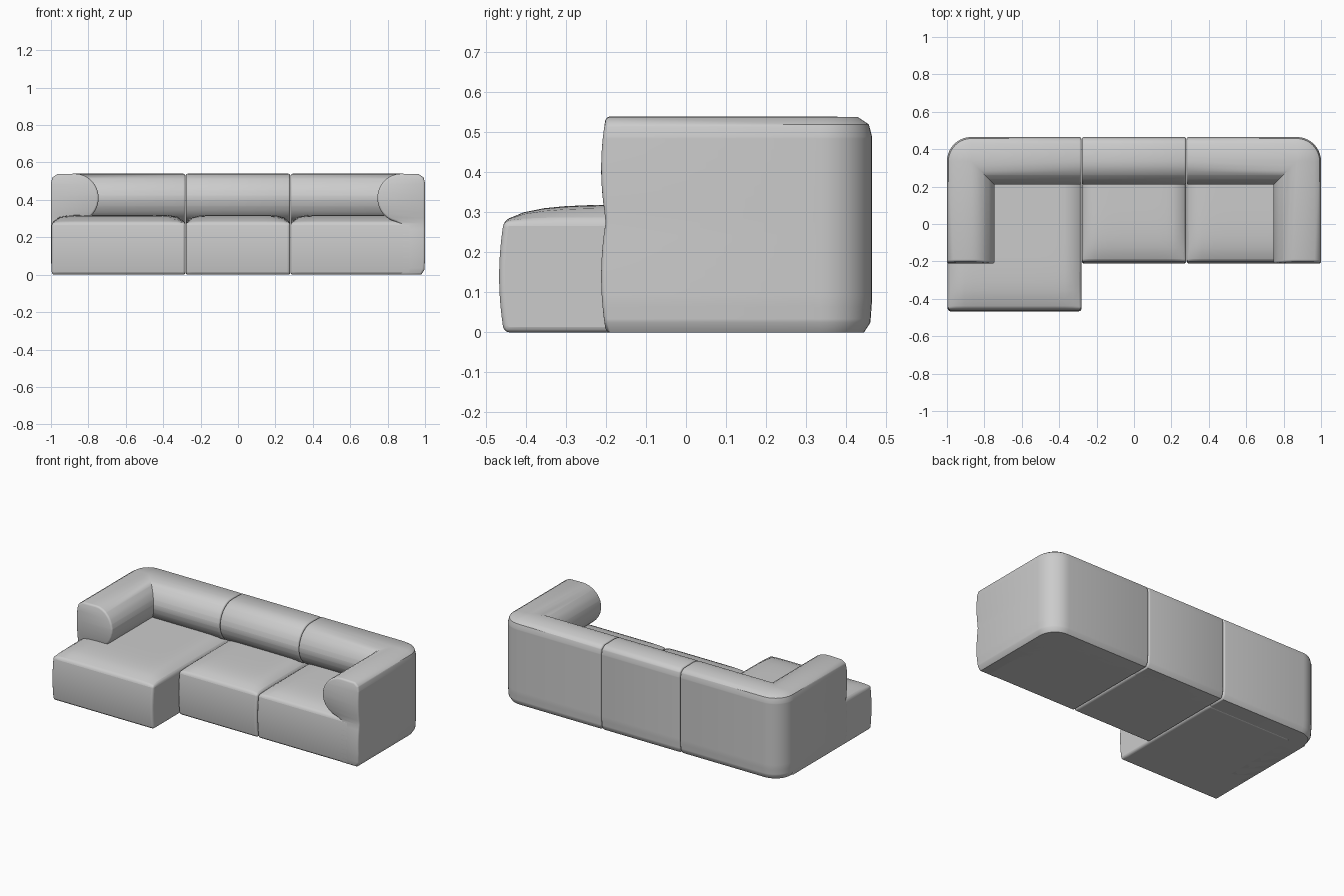
import bpy, bmesh
from math import sin, cos, pi, radians, exp
from mathutils import Vector

cube = bpy.data.objects.get("Cube")
if cube:
    bpy.data.objects.remove(cube)

fabric = bpy.data.materials.new("grey fabric")
fabric.use_nodes = True
GREY = (0.6, 0.6, 0.6, 1)
fabric.diffuse_color = GREY
fabric.node_tree.nodes["Principled BSDF"].inputs["Base Color"].default_value = GREY

HALF_X, BACK_Y, FRONT_Y, CHAISE_Y = 1.0, 0.465, -0.2, -0.455
SEAM, CORNER_R, SEAT_Z = 0.28, 0.13, 0.28


def puff(z):
    """Soft outward swelling of the front faces, by height."""
    mid, half = (0.14, 0.14) if z < SEAT_Z else (0.41, 0.13)
    return 0.012 * max(0, 1 - ((z - mid) / half) ** 2)


def finish(bm, name):
    bmesh.ops.recalc_face_normals(bm, faces=bm.faces)
    mesh = bpy.data.meshes.new(name)
    bm.to_mesh(mesh)
    bm.free()
    mesh.materials.append(fabric)
    obj = bpy.data.objects.new(name, mesh)
    bpy.context.collection.objects.link(obj)
    bpy.ops.object.select_all(action='DESELECT')
    obj.select_set(True)
    bpy.context.view_layer.objects.active = obj
    bpy.ops.object.shade_smooth_by_angle(angle=radians(40))
    return obj


def seat(name, x0, x1, y0, y1):
    """Block with a crowned top, swelling front and rounded edges."""
    bm = bmesh.new()
    bmesh.ops.create_cube(bm, size=1)
    bmesh.ops.subdivide_edges(bm, edges=bm.edges[:], cuts=15, use_grid_fill=True)
    for v in bm.verts:
        top, front = v.co.z > 0.499, v.co.y < -0.499
        v.co = Vector((x0 + (v.co.x + 0.5) * (x1 - x0),
                       y0 + (v.co.y + 0.5) * (y1 - y0),
                       (v.co.z + 0.5) * SEAT_Z))
        if top:
            side = min(v.co.x - x0, x1 - v.co.x)
            v.co.z += 0.04 * (1 - exp(-side / 0.03)) * (1 - exp(-(v.co.y - y0) / 0.07))
        if front:
            v.co.y -= puff(v.co.z)
    obj = finish(bm, name)
    bevel = obj.modifiers.new("soft edges", 'BEVEL')
    bevel.width, bevel.segments = 0.014, 3
    bevel.limit_method, bevel.angle_limit = 'ANGLE', radians(35)


# Cross-section of the wall and its rolled bolster: (inset from outside, height)
roll = [(0.13 + 0.125 * cos(a), 0.41 + 0.13 * sin(a))
        for a in (pi / 2 - i * radians(12) for i in range(15))]
section = [(0.02, 0), (0.004, 0.025), (0, 0.08), (0, 0.49), (0.008, 0.52), (0.035, 0.538)]
section += roll + [(0.13, 0.27), (0.13, 0)]


def straight_path(d):
    return [(x, BACK_Y - d) for x in (-SEAM + 0.001, SEAM - 0.001)]


def corner_path(side):
    """Back run turning into an arm; mitred once the inset passes the radius."""
    def path(d):
        r = max(CORNER_R - d, 0)
        inset = max(d, CORNER_R)
        pts = [(SEAM + 0.001, BACK_Y - d)]
        for i in range(11):
            a = pi / 2 * i / 10
            pts.append((HALF_X - inset + r * sin(a), BACK_Y - inset + r * cos(a)))
        pts.append((HALF_X - d, FRONT_Y))
        return [(side * x, y) for x, y in pts]
    return path


def bolster(name, path):
    bm = bmesh.new()
    rows = [[bm.verts.new((x, y, z)) for x, y in path(d)] for d, z in section]
    n, last = len(rows), len(rows[0]) - 1
    for i in range(n):
        a, b = rows[i], rows[(i + 1) % n]
        for j in range(last):
            bm.faces.new((a[j], a[j + 1], b[j + 1], b[j]))
    caps = [bm.faces.new([row[j] for row in rows]) for j in (0, last)]
    rims = [e for f in caps for e in f.edges]
    bmesh.ops.remove_doubles(bm, verts=bm.verts, dist=0.0001)
    bmesh.ops.recalc_face_normals(bm, faces=bm.faces)
    # Round the rims of both ends
    bmesh.ops.bevel(bm, geom=[e for e in rims if e.is_valid], offset=0.011,
                    segments=3, profile=0.5, affect='EDGES')
    # Slice by height, so that the arm end can swell
    for k in range(1, 18):
        bmesh.ops.bisect_plane(bm, geom=bm.verts[:] + bm.edges[:] + bm.faces[:],
                               plane_co=(0, 0, 0.03 * k + 0.004), plane_no=(0, 0, 1))
    for v in bm.verts:
        if v.co.y < FRONT_Y + 0.012:
            v.co.y -= puff(v.co.z)
    finish(bm, name)


seat("chaise_seat", -HALF_X + 0.004, -SEAM - 0.001, CHAISE_Y, 0.34)
seat("middle_seat", -SEAM + 0.001, SEAM - 0.001, FRONT_Y, 0.4)
seat("end_seat", SEAM + 0.001, 0.93, FRONT_Y, 0.38)
bolster("chaise_back_and_arm", corner_path(-1))
bolster("middle_back", straight_path)
bolster("end_back_and_arm", corner_path(1))
